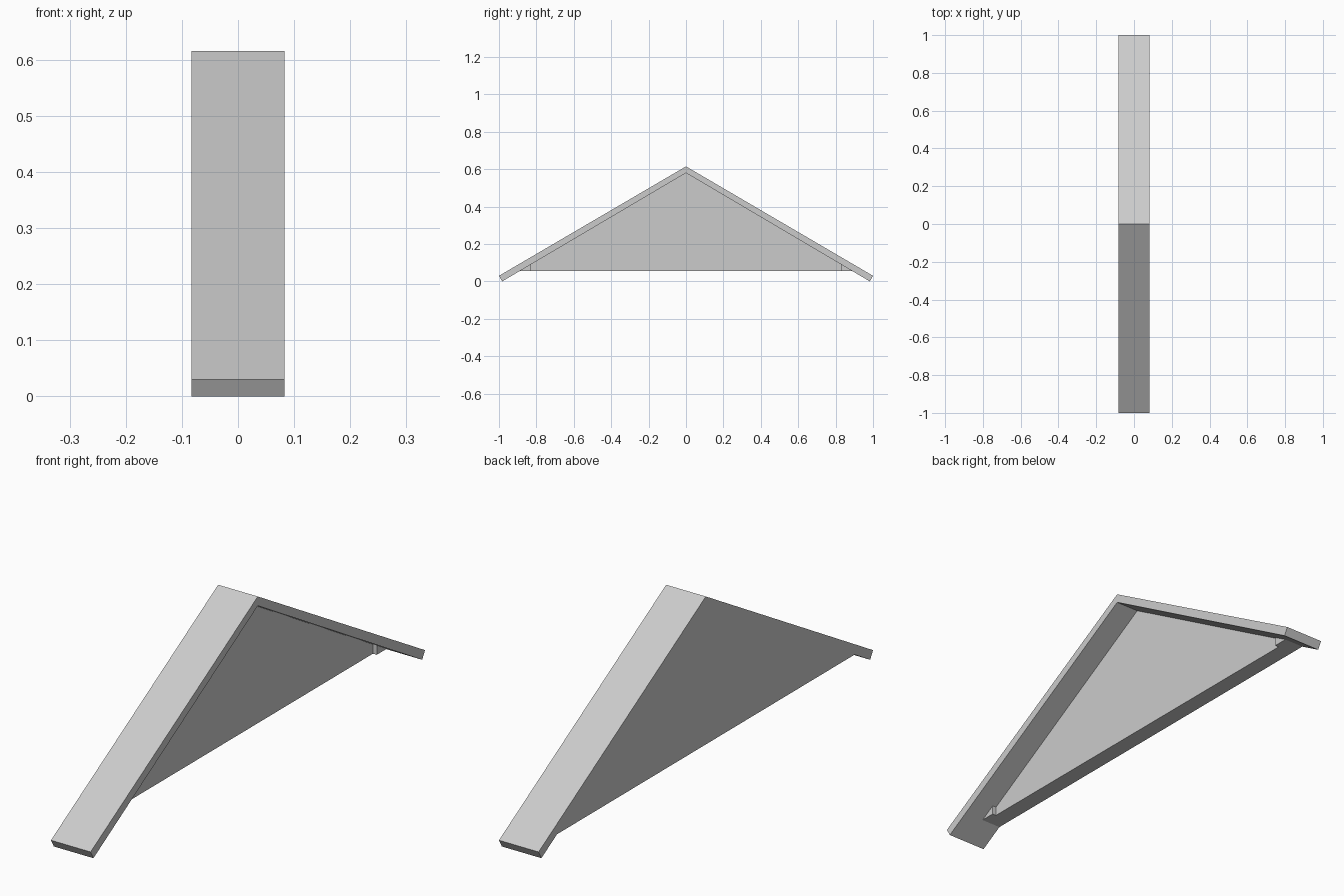
import bpy
import bmesh

if "Cube" in bpy.data.objects:
    bpy.data.objects.remove(bpy.data.objects["Cube"])

grey = bpy.data.materials.new("plain_grey")
grey.use_nodes = True
colour = (0.6, 0.6, 0.6, 1)
grey.diffuse_color = colour
grey.node_tree.nodes["Principled BSDF"].inputs["Base Color"].default_value = colour

HALF = 0.083            # half the roof width
EAVE = 0.983            # inner edge of the eave
INNER_TOP = 0.58        # underside of the ridge
BASE = 0.055            # underside of the gable wall
POST = 0.83             # where the corner blocks begin


def underside(y):
    return INNER_TOP * (1 - abs(y) / EAVE)


def extrude_profile(name, profile, x0, x1):
    """Solid from a (y, z) profile spanning x0 to x1."""
    bm = bmesh.new()
    face = bm.faces.new([bm.verts.new((x0, y, z)) for y, z in profile])
    moved = bmesh.ops.extrude_face_region(bm, geom=[face])["geom"]
    verts = [v for v in moved if isinstance(v, bmesh.types.BMVert)]
    bmesh.ops.translate(bm, verts=verts, vec=(x1 - x0, 0, 0))
    bmesh.ops.recalc_face_normals(bm, faces=bm.faces)
    mesh = bpy.data.meshes.new(name)
    bm.to_mesh(mesh)
    bm.free()
    mesh.materials.append(grey)
    obj = bpy.data.objects.new(name, mesh)
    bpy.context.collection.objects.link(obj)
    return obj


# Folded roof slab with square-cut eaves
extrude_profile("roof", [(-1, 0.03), (0, 0.615), (1, 0.03),
                         (EAVE, 0), (0, INNER_TOP), (-EAVE, 0)], -HALF, HALF)

# Gable wall flush with one end of the roof
tip = EAVE * (1 - BASE / INNER_TOP)
extrude_profile("gable_wall", [(-tip, BASE), (0, INNER_TOP), (tip, BASE)],
                -HALF, -0.016)

# Corner blocks standing slightly proud of the wall
for side, label in ((-1, "front"), (1, "back")):
    extrude_profile(label + "_corner_block",
                    [(side * POST, BASE), (side * tip, BASE),
                     (side * POST, underside(POST))], -0.016, 0)
